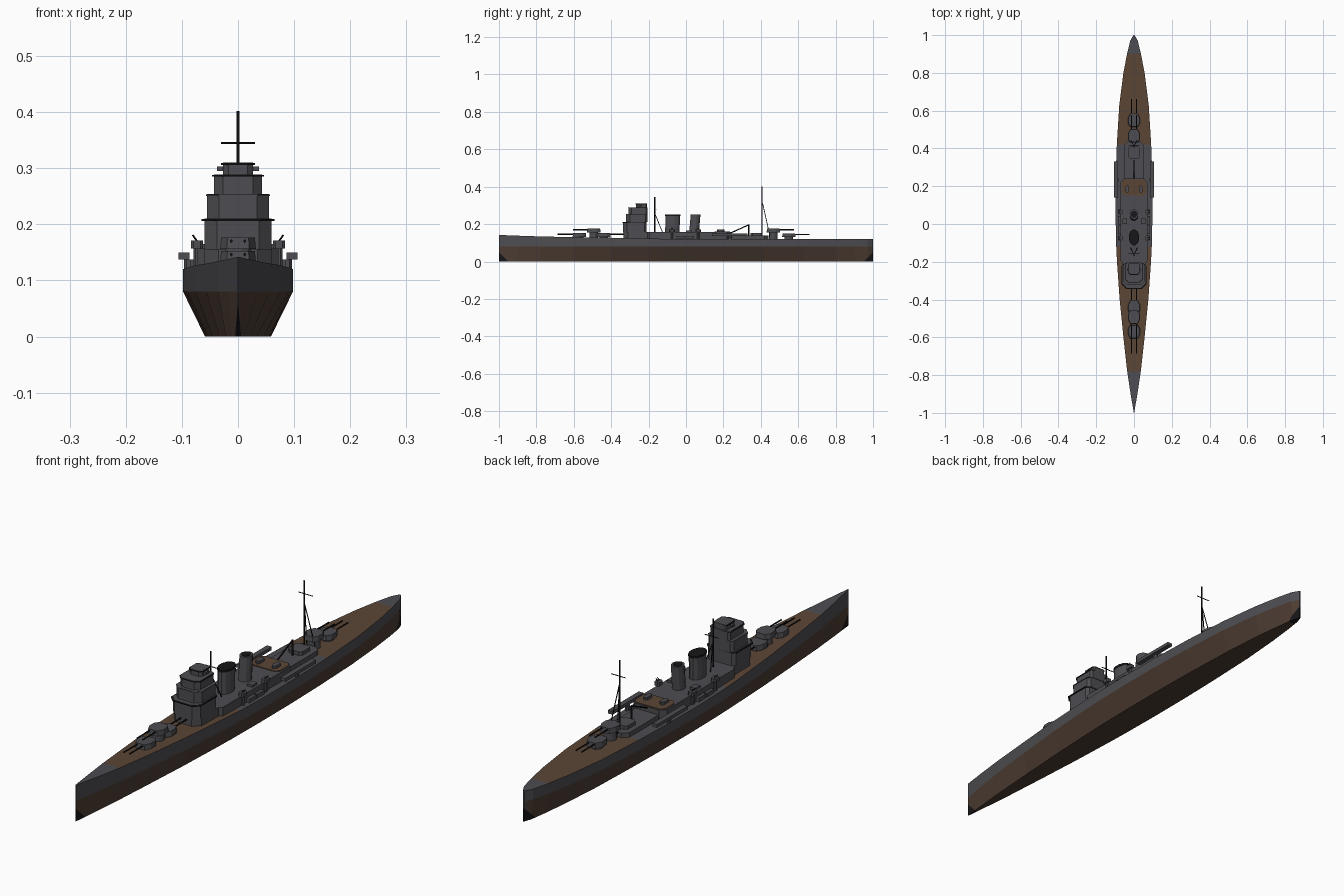
import bpy, bmesh, math
from mathutils import Vector

if "Cube" in bpy.data.objects:
    bpy.data.objects.remove(bpy.data.objects["Cube"])


def material(name, rgb):
    m = bpy.data.materials.new(name)
    m.diffuse_color = (*rgb, 1)
    m.use_nodes = True
    m.node_tree.nodes["Principled BSDF"].inputs["Base Color"].default_value = m.diffuse_color
    return m


GREY = material("hull grey", (0.075, 0.075, 0.084))
DECK = material("deck wood brown", (0.105, 0.06, 0.036))
LOWER = material("lower hull brown", (0.075, 0.046, 0.033))
BLACK = material("black", (0.008, 0.008, 0.009))


def finish(name, bm, *mats):
    bmesh.ops.recalc_face_normals(bm, faces=bm.faces)
    me = bpy.data.meshes.new(name)
    bm.to_mesh(me)
    bm.free()
    for m in mats:
        me.materials.append(m)
    ob = bpy.data.objects.new(name, me)
    bpy.context.collection.objects.link(ob)
    return ob


def prism(name, pts, z0, z1, mat, shift=0.0, taper=1.0):
    """Extrude a plan outline from z0 to z1; shift rakes the top in y."""
    bm = bmesh.new()
    cx = sum(p[0] for p in pts) / len(pts)
    cy = sum(p[1] for p in pts) / len(pts)
    lo = [bm.verts.new((x, y, z0)) for x, y in pts]
    hi = [bm.verts.new((cx + (x - cx) * taper, cy + (y - cy) * taper + shift, z1)) for x, y in pts]
    bm.faces.new(lo)
    bm.faces.new(hi)
    for i in range(len(pts)):
        j = (i + 1) % len(pts)
        bm.faces.new((lo[i], lo[j], hi[j], hi[i]))
    return finish(name, bm, mat)


def plan(x, w, y0, y1, front=0.0, back=0.0):
    """Rectangle of half width w with chamfered front and back corners."""
    pts = []
    if front:
        pts += [(x - w, y0 + front), (x - w + front, y0), (x + w - front, y0), (x + w, y0 + front)]
    else:
        pts += [(x - w, y0), (x + w, y0)]
    if back:
        pts += [(x + w, y1 - back), (x + w - back, y1), (x - w + back, y1), (x - w, y1 - back)]
    else:
        pts += [(x + w, y1), (x - w, y1)]
    return pts


def oval(x, y, rx, ry, n=12):
    return [(x + rx * math.cos((i + .5) * math.tau / n), y + ry * math.sin((i + .5) * math.tau / n)) for i in range(n)]


def rod(name, a, b, r, mat, n=6):
    a, b = Vector(a), Vector(b)
    bm = bmesh.new()
    bmesh.ops.create_cone(bm, cap_ends=True, segments=n, radius1=r, radius2=r, depth=(b - a).length)
    ob = finish(name, bm, mat)
    ob.rotation_mode = 'QUATERNION'
    ob.rotation_quaternion = (b - a).to_track_quat('Z', 'Y')
    ob.location = (a + b) / 2
    return ob


# Hull: (y, half width, deck height) stations
stations = [(-1, .001, .142), (-.9, .018, .138), (-.78, .036, .134), (-.6, .056, .13), (-.4, .076, .127),
            (-.2, .09, .123), (-.12, .094, .121), (.05, .098, .12), (.25, .097, .12), (.42, .091, .12),
            (.63, .078, .12), (.8, .056, .12), (.9, .037, .12), (.97, .02, .12), (1, .003, .12)]
bm = bmesh.new()
rings = []
for y, w, d in stations:
    section = [(-w, d), (-w, .08), (-w * .6, 0), (w * .6, 0), (w, .08), (w, d)]
    rings.append([bm.verts.new((x, y, z)) for x, z in section])
for r, s in zip(rings, rings[1:]):
    for i in range(6):
        j = (i + 1) % 6
        bm.faces.new((r[i], r[j], s[j], s[i]))
bm.faces.new(rings[0])
bm.faces.new(rings[-1])
for e in (-1, 1):  # cut lines of the dark forefoot and rudder corners
    bmesh.ops.bisect_plane(bm, geom=bm.verts[:] + bm.edges[:] + bm.faces[:],
                           plane_co=(0, e, .05), plane_no=(0, e, -1))
bmesh.ops.recalc_face_normals(bm, faces=bm.faces)
for f in bm.faces:
    c = f.calc_center_median()
    if abs(c.y) - c.z > .95:
        f.material_index = 3
    elif c.z < .08:
        f.material_index = 2
    elif f.normal.z > .9 and (-.78 < c.y < -.12 or .42 < c.y < .9):
        f.material_index = 1
finish("hull", bm, GREY, DECK, LOWER, BLACK)

# Deckhouses
prism("main_deckhouse", plan(0, .072, -.21, .24, .015, .02), .115, .157, GREY)
prism("bridge_base", plan(0, .06, -.335, -.2, .025), .115, .157, GREY)
prism("aft_deckhouse", plan(0, .05, .235, .44, 0, .02), .115, .138, GREY)
prism("aft_control_house", plan(0, .03, .345, .41, .01, .01), .138, .152, GREY)
prism("boat_deck_planking", plan(0, .066, .152, .236, .015, .015), .157, .16, DECK)

# Stepped bridge tower: half width, front, back, bottom, top, rim
tiers = [(.06, -.338, -.21, .155, .21, .005), (.055, -.32, -.207, .21, .254, .002),
         (.043, -.308, -.205, .254, .289, .003), (.027, -.266, -.208, .289, .31, .003)]
for i, (w, y0, y1, z0, z1, rim) in enumerate(tiers, 1):
    c = w * .38
    prism(f"bridge_tier_{i}", plan(0, w, y0, y1, c, c / 2), z0, z1, GREY)
    prism(f"bridge_rim_{i}", plan(0, w + rim, y0 - rim, y1, c, c / 2), z1 - .004, z1 - .001,
          GREY if i == 2 else BLACK)
for s in (-1, 1):
    prism("rangefinder", plan(s * .03, .007, -.25, -.235), .295, .303, GREY)

# Funnels
prism("fore_funnel", oval(0, -.073, .026, .04), .15, .243, GREY, .002)
prism("fore_funnel_cap", oval(0, -.071, .028, .043), .243, .251, BLACK)
prism("aft_funnel", oval(0, .043, .023, .027), .15, .25, GREY, .008)
prism("aft_funnel_mouth", oval(0, .051, .016, .019), .249, .252, BLACK)


def turret(name, y, z, d, length=.08, barbette=0.0):
    """Twin gun turret facing direction d along y."""
    pts = [(-.02, -.036), (.02, -.036), (.032, -.012), (.032, .018), (.02, .036), (-.02, .036), (-.032, .018), (-.032, -.012)]
    prism(name, [(x, y - p * d) for x, p in pts], z, z + .02, GREY, 0, .94)
    prism(name + "_barbette", oval(0, y, .024, .024), .115, z, GREY)
    for x in (-.012, .012):
        rod(name + "_gun", (x, y + .025 * d, z + .014), (x, y + (.036 + length) * d, z + .014), .003, BLACK)


turret("turret_a", -.57, .132, -1)
turret("turret_b", -.493, .156, -1, .075)
turret("turret_c", -.44, .132, 1, .07)
turret("turret_d", .467, .156, 1, .075)
turret("turret_e", .55, .13, 1, .075)


def mast(name, y, z0, top, yard, leg_top, thick):
    """Pole with a yard and two struts raking aft."""
    rod(name + "_pole", (0, y, z0), (0, y, top), thick, BLACK)
    rod(name + "_yard", (-.03, y + .01, yard), (.03, y + .01, yard), .0018, BLACK)
    for s in (-1, 1):
        rod(name + "_strut", (0, y + .003, leg_top), (s * .018, y + .042, z0), .002, BLACK)


mast("fore_mast", -.167, .155, .345, .28, .25, .0028)
mast("aft_mast", .407, .135, .402, .345, .31, .0028)

# Aircraft crane
rod("crane_post", (0, .335, .13), (0, .335, .198), .004, BLACK)
rod("crane_arm", (0, .335, .196), (0, .24, .153), .003, BLACK)

# Side equipment, mirrored port and starboard
for s in (-1, 1):
    prism("catapult", plan(s * .096, .01, .14, .33), .137, .15, GREY)
    prism("catapult_base", oval(s * .088, .235, .009, .012, 8), .115, .137, GREY)
    for y in (.065, -.075):
        prism("side_gun_mount", plan(s * .073, .011, y - .015, y + .015, .005, .005), .157, .171, GREY)
        prism("side_gun_pedestal", oval(s * .073, y, .007, .007, 8), .118, .157, GREY)
        for o in (-.005, .005):
            rod("side_gun_barrel", (s * .07, y + o, .166), (s * .081, y + o, .181), .0016, BLACK)
    for y in (.02, -.03):
        prism("torpedo_mount", plan(s * .077, .008, y - .022, y + .022), .122, .137, GREY)
    prism("searchlight_platform", plan(s * .05, .012, .0, .03), .157, .165, GREY)
    prism("boat", plan(s * .035, .009, .165, .205, .006, .006), .16, .171, GREY)
